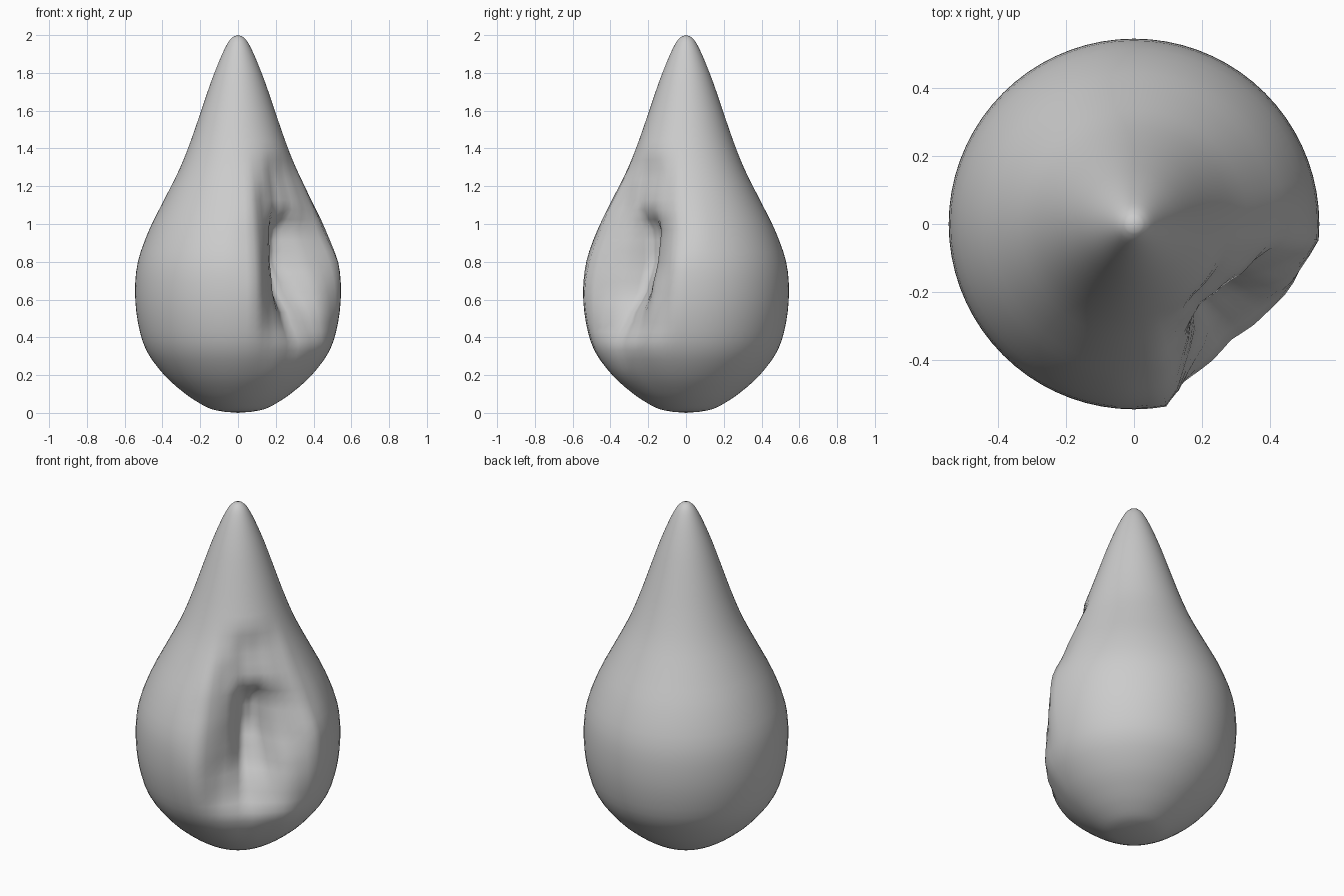
import bpy, bmesh, math
from mathutils import Vector

if "Cube" in bpy.data.objects:
    bpy.data.objects.remove(bpy.data.objects["Cube"])

# Teardrop outline: (radius, height)
PROFILE = [(0.07, 0.006), (0.14, 0.02), (0.21, 0.055), (0.29, 0.11), (0.39, 0.2),
           (0.485, 0.33), (0.53, 0.48), (0.545, 0.64), (0.53, 0.8), (0.47, 0.97),
           (0.39, 1.13), (0.31, 1.29), (0.25, 1.44), (0.195, 1.6), (0.14, 1.76),
           (0.088, 1.89), (0.05, 1.965), (0.024, 1.992)]

# Bitten hollow on the front right: radius factor by heading (columns) and height (rows)
ANGLES = [-95, -80, -65, -50, -35, -20, -5, 10]
HEIGHTS = [0.1, 0.2, 0.35, 0.5, 0.65, 0.8, 0.95, 1.1, 1.25, 1.4]
BITE = [[1, 1, 1, 1, 1, 1, 1, 1],
        [1, 1, 1, .98, .98, 1, 1, 1],
        [1, 1, .95, .91, .95, 1, 1, 1],
        [1, 1, .82, .70, .78, .93, 1, 1],
        [1, 1, .73, .50, .58, .86, 1, 1],
        [1, .98, .72, .42, .44, .75, 1, 1],
        [1, .97, .76, .48, .46, .72, .96, 1],
        [1, 1, .82, .76, .80, .88, .98, 1],
        [1, 1, .93, .84, .85, .92, 1, 1],
        [1, 1, 1, 1, 1, 1, 1, 1]]


def locate(values, v):
    for i in range(len(values) - 1):
        if values[i] <= v <= values[i + 1]:
            t = (v - values[i]) / (values[i + 1] - values[i])
            return i, t * 0.5 + t * t * (3 - 2 * t) * 0.5
    return None


def bite_factor(deg, z):
    a, h = locate(ANGLES, deg), locate(HEIGHTS, z)
    if not a or not h:
        return 1.0
    (i, s), (j, t) = a, h
    low = BITE[j][i] * (1 - s) + BITE[j][i + 1] * s
    high = BITE[j + 1][i] * (1 - s) + BITE[j + 1][i + 1] * s
    return low * (1 - t) + high * t


def smooth_path(points, steps):
    pts = [Vector(p) for p in points]
    out = []
    for i in range(len(pts) - 1):
        p0, p1, p2 = pts[max(i - 1, 0)], pts[i], pts[i + 1]
        p3 = pts[min(i + 2, len(pts) - 1)]
        for k in range(steps):
            t = k / steps
            out.append(0.5 * (2 * p1 + (p2 - p0) * t + (2 * p0 - 5 * p1 + 4 * p2 - p3) * t * t
                              + (3 * p1 - p0 - 3 * p2 + p3) * t ** 3))
    return out + [pts[-1]]


# Body: rings of the teardrop pushed in by the hollow
SEGMENTS = 72
bm = bmesh.new()
rings = []
for r, z in smooth_path(PROFILE, 3):
    ring = []
    for k in range(SEGMENTS):
        deg = -180 + 360 * k / SEGMENTS
        rad = r * bite_factor(deg, z)
        a = math.radians(deg)
        ring.append(bm.verts.new((rad * math.cos(a), rad * math.sin(a), z)))
    rings.append(ring)
bottom, tip = bm.verts.new((0, 0, 0)), bm.verts.new((0, 0, 2))
for k in range(SEGMENTS):
    n = (k + 1) % SEGMENTS
    for lo, hi in zip(rings, rings[1:]):
        bm.faces.new((lo[k], lo[n], hi[n], hi[k]))
    bm.faces.new((bottom, rings[0][n], rings[0][k]))
    bm.faces.new((rings[-1][k], rings[-1][n], tip))
for f in bm.faces:
    f.smooth = True
mesh = bpy.data.meshes.new("dented_teardrop")
bm.to_mesh(mesh)
bm.free()
body = bpy.data.objects.new("dented_teardrop", mesh)
bpy.context.collection.objects.link(body)
